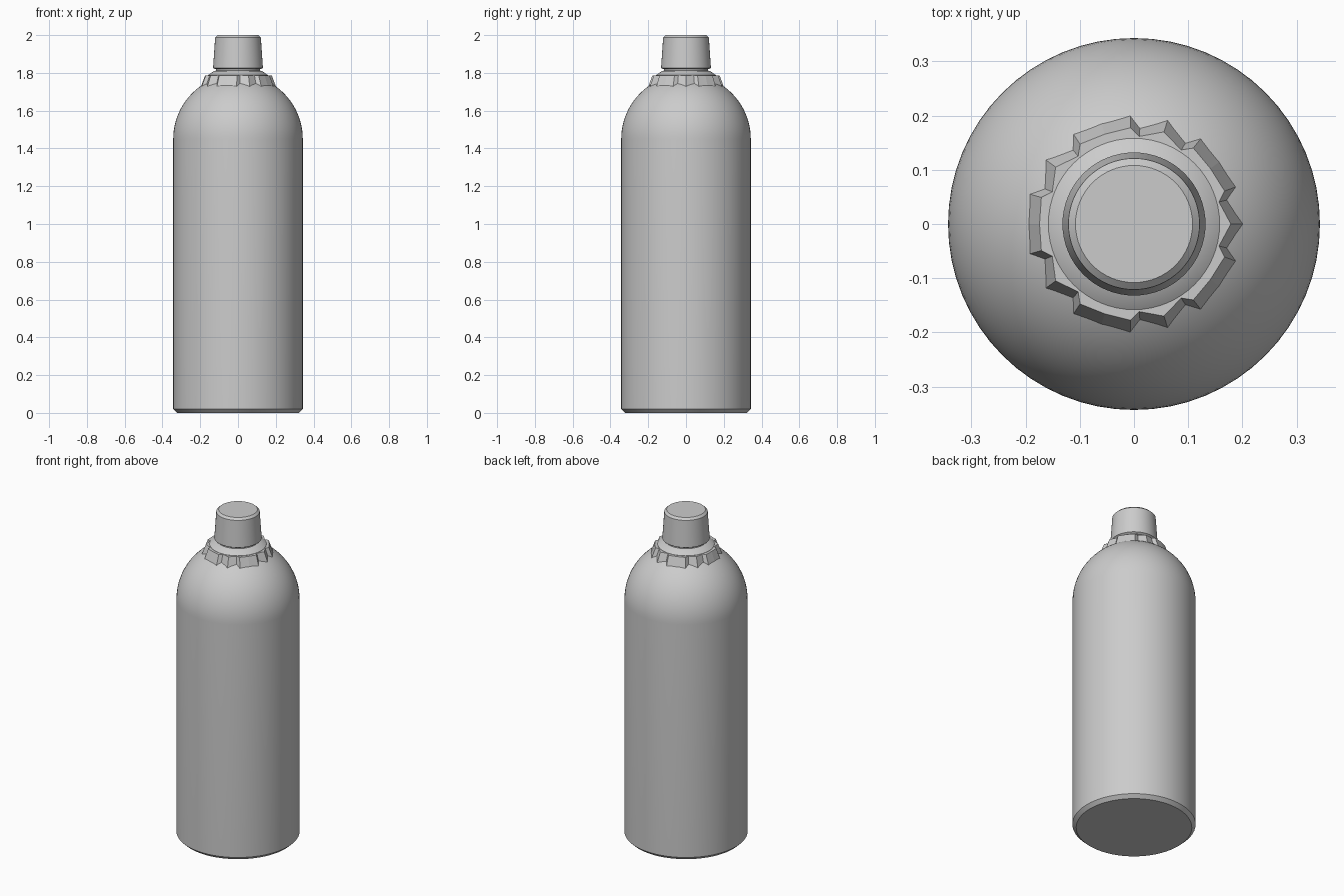
import bpy, bmesh
from math import sin, cos, pi, radians

if "Cube" in bpy.data.objects:
    bpy.data.objects.remove(bpy.data.objects["Cube"])

SEGS = 64


def loft(name, rings):
    """Skin a stack of closed point rings and cap both ends."""
    bm = bmesh.new()
    loops = [[bm.verts.new(p) for p in ring] for ring in rings]
    n = len(loops[0])
    for a, b in zip(loops, loops[1:]):
        for i in range(n):
            j = (i + 1) % n
            bm.faces.new((a[i], a[j], b[j], b[i]))
    bm.faces.new(loops[0][::-1])
    bm.faces.new(loops[-1])
    bmesh.ops.recalc_face_normals(bm, faces=bm.faces)
    mesh = bpy.data.meshes.new(name)
    bm.to_mesh(mesh)
    bm.free()
    obj = bpy.data.objects.new(name, mesh)
    bpy.context.collection.objects.link(obj)
    return obj


def circle(r, z):
    return [(r * cos(2 * pi * i / SEGS), r * sin(2 * pi * i / SEGS), z)
            for i in range(SEGS)]


def turned(name, profile):
    return loft(name, [circle(r, z) for r, z in profile])


# Bottle body: chamfered base, straight wall, domed shoulder
R, DOME_Z = 0.343, 1.45
profile = [(0.322, 0), (R, 0.02)]
profile += [(R * cos(t), DOME_Z + R * sin(t))
            for t in (radians(75) * i / 20 for i in range(21))]
body = turned("bottle_body", profile)

# Toothed collar: five broad teeth alternating with five pointed teeth
TOOTH = [(0, 0.203), (14.5, 0.184), (20, 0.202), (36, 0.198),
         (52, 0.202), (57.5, 0.184)]


def collar_ring(scale, z):
    return [(r * scale * cos(radians(a + 72 * k)), r * scale * sin(radians(a + 72 * k)), z)
            for k in range(5) for a, r in TOOTH]


loft("toothed_collar", [collar_ring(1, 1.722), collar_ring(0.88, 1.787)])

# Sloped neck rising from the collar to a narrow groove under the cap
neck = turned("neck", [(0.158, 1.75), (0.158, 1.788), (0.129, 1.809),
                       (0.116, 1.812), (0.116, 1.84)])

# Tapered cap with a bevelled top edge
cap = turned("cap", [(0.122, 1.82), (0.132, 1.826), (0.121, 1.988), (0.108, 2.0)])

# Smooth the round parts, keeping hard edges
for obj in (body, neck, cap):
    bpy.context.view_layer.objects.active = obj
    obj.select_set(True)
    bpy.ops.object.shade_smooth_by_angle(angle=radians(25))
    obj.select_set(False)
